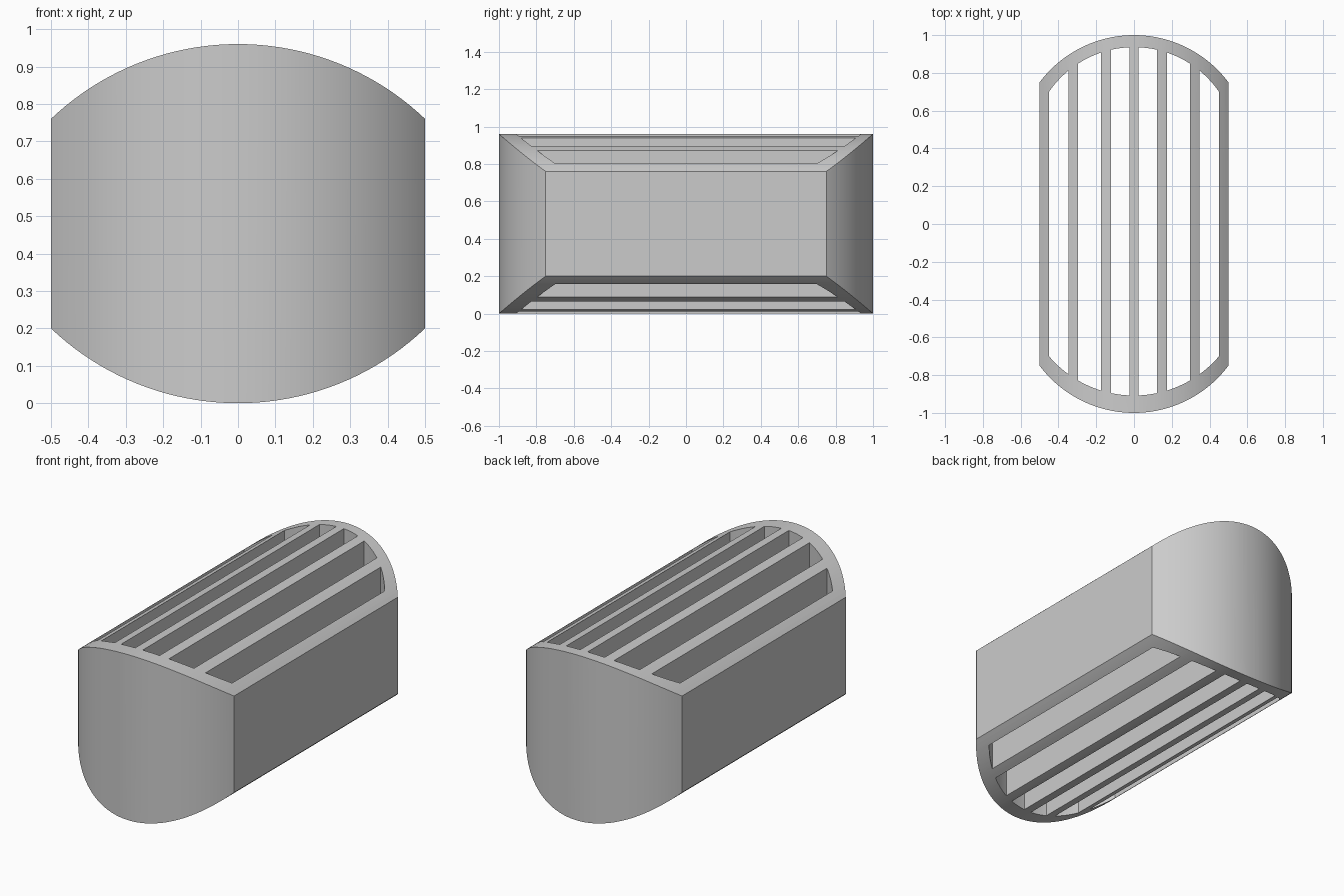
import bpy, bmesh, math
from mathutils import Vector

if "Cube" in bpy.data.objects:
    bpy.data.objects.remove(bpy.data.objects["Cube"])

grey = bpy.data.materials.new("light_grey")
grey.diffuse_color = (0.6, 0.6, 0.6, 1)
grey.use_nodes = True
grey.node_tree.nodes["Principled BSDF"].inputs["Base Color"].default_value = grey.diffuse_color


def arc(x0, x1, peak, radius, steps):
    """Points from x0 to x1 on a circle whose crown is at (0, peak)."""
    a0, a1 = math.asin(x0 / radius), math.asin(x1 / radius)
    return [(radius * math.sin(a0 + (a1 - a0) * i / steps),
             peak - radius + radius * math.cos(a0 + (a1 - a0) * i / steps))
            for i in range(steps + 1)]


def lens(x0, x1, top, top_r, bottom, bottom_r, steps):
    """Closed outline with straight sides and a crowned top and bottom."""
    upper = arc(x0, x1, top, top_r, steps)
    lower = [(x, -y) for x, y in arc(x0, x1, -bottom, bottom_r, steps)]
    return lower + upper[::-1]


def prism(name, outlines, place, sweep):
    """Extrude each outline along the sweep vector into one object."""
    bm = bmesh.new()
    for outline in outlines:
        face = bm.faces.new([bm.verts.new(place(a, b)) for a, b in outline])
        res = bmesh.ops.extrude_face_region(bm, geom=[face])
        new = [g for g in res["geom"] if isinstance(g, bmesh.types.BMVert)]
        bmesh.ops.translate(bm, verts=new, vec=Vector(sweep))
    bmesh.ops.recalc_face_normals(bm, faces=bm.faces)
    mesh = bpy.data.meshes.new(name)
    bm.to_mesh(mesh)
    bm.free()
    mesh.materials.append(grey)
    obj = bpy.data.objects.new(name, mesh)
    bpy.context.collection.objects.link(obj)
    return obj


def combine(obj, cutter, operation):
    mod = obj.modifiers.new(operation.lower(), "BOOLEAN")
    mod.operation, mod.solver, mod.object = operation, "EXACT", cutter
    bpy.context.view_layer.objects.active = obj
    bpy.ops.object.modifier_apply(modifier=mod.name)
    bpy.data.objects.remove(cutter)


# Body: crowned front section, trimmed by the rounded plan outline
body = prism("slatted_body", [lens(-0.5, 0.5, 0.96, 0.725, 0.0, 0.725, 40)],
             lambda x, z: (x, -1.2, z), (0, 2.4, 0))
plan = prism("plan_outline", [lens(-0.5, 0.5, 1.0, 0.625, -1.0, 0.625, 40)],
             lambda x, y: (x, y, -0.2), (0, 0, 1.4))
combine(body, plan, "INTERSECT")

# Vertical slots running right through, leaving upright slats between them
spans = [(0.024, 0.123), (0.174, 0.297), (0.348, 0.451)]
spans += [(-b, -a) for a, b in spans]
slots = prism("slots", [lens(a, b, 0.936, 0.547, -0.908, 0.591, 8) for a, b in spans],
              lambda x, y: (x, y, -0.2), (0, 0, 1.4))
combine(body, slots, "DIFFERENCE")

# Smooth curved walls, crisp rims
bpy.ops.object.select_all(action="DESELECT")
body.select_set(True)
bpy.context.view_layer.objects.active = body
bpy.ops.object.shade_smooth_by_angle(angle=math.radians(20))
